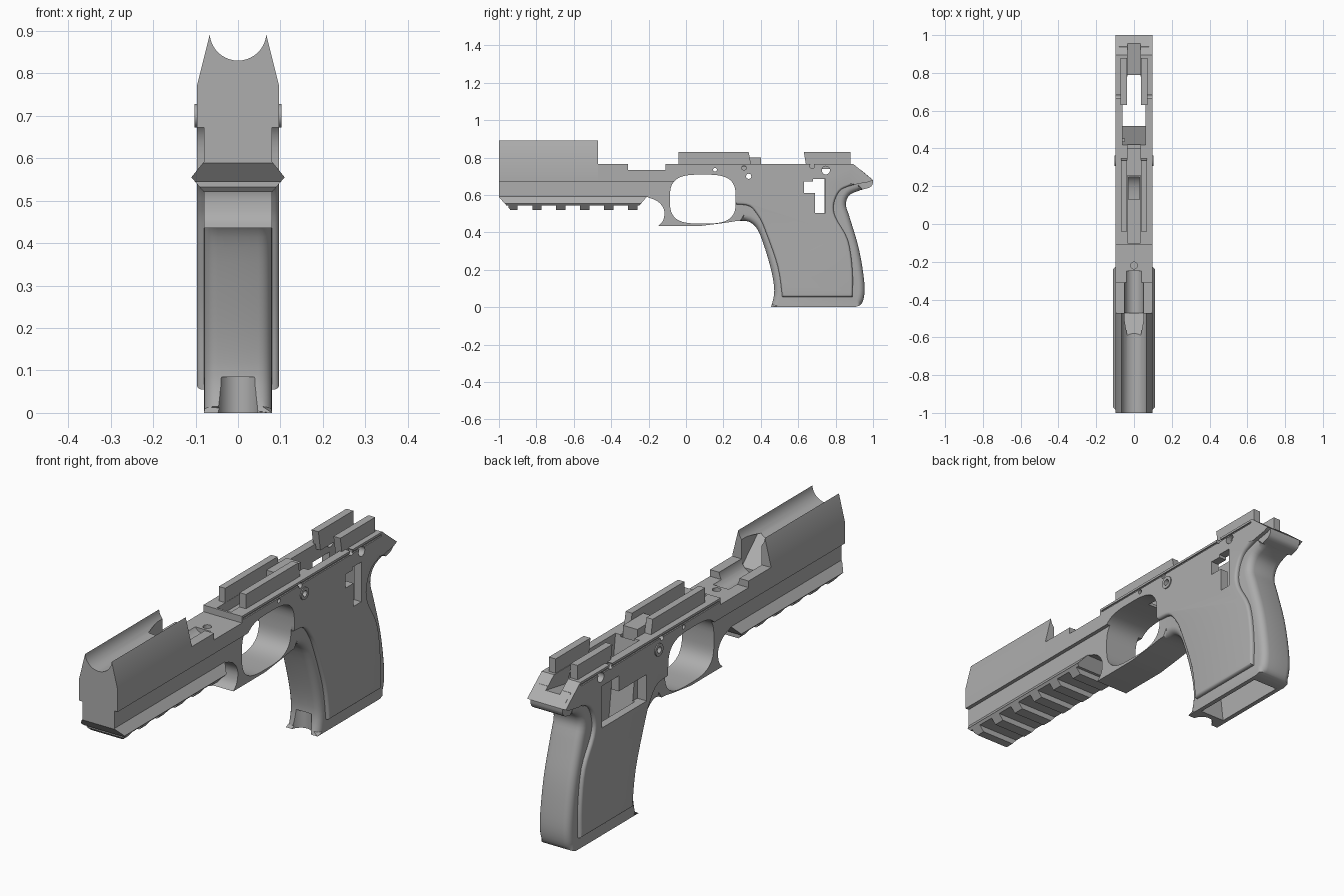
import bpy, bmesh, math
from mathutils import Vector

if "Cube" in bpy.data.objects:
    bpy.data.objects.remove(bpy.data.objects["Cube"])

grey = bpy.data.materials.new("plain_grey")
grey.use_nodes = True
grey.diffuse_color = (0.42, 0.42, 0.42, 1)
grey.node_tree.nodes["Principled BSDF"].inputs["Base Color"].default_value = (0.42, 0.42, 0.42, 1)


def smooth(pts, n=4):
    """Rounded path through the given points."""
    out = []
    for i in range(len(pts) - 1):
        a, b, c, d = (Vector(pts[min(max(j, 0), len(pts) - 1)]) for j in range(i - 1, i + 3))
        for k in range(n):
            t = k / n
            p = b + (c - a) * t / 2 + (a - 2.5 * b + 2 * c - d / 2) * t * t
            out.append(tuple(p + (1.5 * (b - c) + (d - a) / 2) * t ** 3))
    return out + [pts[-1]]


def oval(u, v, ru, rv, power=2, n=32):
    """Closed ellipse or rounded rectangle."""
    def f(c, r):
        return math.copysign(abs(c) ** (2 / power), c) * r
    return [(u + f(math.cos(2 * math.pi * i / n), ru), v + f(math.sin(2 * math.pi * i / n), rv))
            for i in range(n)]


def rect(u0, u1, v0, v1):
    return [(u0, v0), (u1, v0), (u1, v1), (u0, v1)]


def prism(name, pts, lo, hi, axis="X", round_rule=None, offset=0.01):
    """Extrude a flat profile along an axis, rounding rim edges chosen by a rule."""
    place = {"X": lambda p, w: (w, p[0], p[1]),
             "Y": lambda p, w: (p[0], w, p[1]),
             "Z": lambda p, w: (p[0], p[1], w)}[axis]
    bm = bmesh.new()
    a = [bm.verts.new(place(p, lo)) for p in pts]
    b = [bm.verts.new(place(p, hi)) for p in pts]
    caps = [bm.faces.new(a), bm.faces.new(b)]
    for i in range(len(pts)):
        j = (i + 1) % len(pts)
        bm.faces.new((a[i], a[j], b[j], b[i]))
    bmesh.ops.recalc_face_normals(bm, faces=bm.faces)
    if round_rule:
        rim = [e for f in caps for e in f.edges if all(round_rule(v.co) for v in e.verts)]
        bmesh.ops.bevel(bm, geom=rim, offset=offset, segments=5, profile=0.5,
                        affect="EDGES", clamp_overlap=False)
    mesh = bpy.data.meshes.new(name)
    bm.to_mesh(mesh)
    bm.free()
    ob = bpy.data.objects.new(name, mesh)
    bpy.context.collection.objects.link(ob)
    mesh.materials.append(grey)
    return ob


def carve(ob, cutters):
    bpy.context.view_layer.objects.active = ob
    for c in cutters:
        m = ob.modifiers.new("cut", "BOOLEAN")
        m.operation, m.solver, m.object = "DIFFERENCE", "EXACT", c
        bpy.ops.object.modifier_apply(modifier=m.name)


# Inner core: forward beam, finger guard and rounded grip
guard_front = smooth([(-0.21, 0.59), (-0.15, 0.565), (-0.117, 0.52), (-0.122, 0.465), (-0.148, 0.435)])
grip_front = smooth([(0.08, 0.435), (0.2, 0.45), (0.29, 0.462), (0.35, 0.45), (0.395, 0.39),
                     (0.45, 0.22), (0.472, 0.09), (0.455, 0)])
grip_back = smooth([(0.9, 0), (0.94, 0.02), (0.955, 0.09), (0.945, 0.2), (0.92, 0.33),
                    (0.875, 0.48), (0.855, 0.55), (0.875, 0.6), (0.93, 0.625), (0.985, 0.642), (1, 0.665)])
core = prism("grip_core", [(-1, 0.59)] + guard_front + grip_front + grip_back
             + [(1, 0.68), (0.94, 0.73), (-0.47, 0.73), (-0.47, 0.7), (-1, 0.7)],
             -0.08, 0.08, round_rule=lambda p: p.y > 0.28 and 0.01 < p.z < 0.63, offset=0.032)

# Wider outer body with the raised side panels
panel_front = smooth([(0.27, 0.55), (0.34, 0.54), (0.385, 0.49), (0.42, 0.42), (0.49, 0.22), (0.515, 0.055)])
panel_back = smooth([(0.89, 0.055), (0.89, 0.2), (0.865, 0.36), (0.8, 0.48), (0.79, 0.55),
                     (0.82, 0.62), (0.88, 0.65), (0.98, 0.67)])
body = prism("outer_body", [(-0.47, 0.672), (0.1, 0.672), (0.25, 0.6)] + panel_front + panel_back
             + [(1, 0.68), (0.895, 0.765), (-0.11, 0.765), (-0.11, 0.735), (-0.31, 0.735),
                (-0.31, 0.765), (-0.47, 0.765)],
             -0.097, 0.097, round_rule=lambda p: p.y > 0.26 and p.z < 0.66, offset=0.012)

# Forward block with a round trough along its top
trough = [(0.067 * math.cos(t), 0.897 - 0.067 * math.sin(t))
          for t in [math.pi * (0.03 + 0.94 * i / 20) for i in range(21)]]
block = prism("front_block", [(-0.097, 0.672), (0.097, 0.672), (0.097, 0.77), (0.067, 0.89)]
              + trough + [(-0.067, 0.89), (-0.097, 0.77)], -1, -0.47, "Y")

# Accessory rail under the front
rail = prism("lower_rail", [(-0.08, 0.52), (0.08, 0.52), (0.11, 0.555), (0.08, 0.592),
                            (-0.08, 0.592), (-0.11, 0.555)], -1, -0.21, "Y")
teeth = [-0.925 + 0.128 * i for i in range(6)]
gaps = [-1.1] + teeth + [-0.1]
rail_cutters = [prism("slot", rect(a + 0.025, b - 0.025, 0.5, 0.545), -0.2, 0.2)
                for a, b in zip(gaps, gaps[1:])]
rail_cutters += [prism("nose", [(-1.01, 0.6), (-1.01, 0.5), (-0.93, 0.51)], -0.2, 0.2),
                 prism("tail", [(-0.2, 0.6), (-0.21, 0.59), (-0.26, 0.53), (-0.2, 0.5)], -0.2, 0.2)]
carve(rail, rail_cutters)

# Bosses around the large pin
boss = prism("pin_boss", oval(0.335, 0.7, 0.028, 0.028), -0.102, 0.102)

# Shared openings
cutters = [
    prism("guard_hole", oval(0.09, 0.578, 0.176, 0.131, 3.2, 64), -0.2, 0.2),
    prism("grip_well", [(0.395, 0.95), (0.525, -0.05), (0.875, -0.05), (0.76, 0.95)], -0.06, 0.06),
    prism("top_channel", rect(-0.1, 0.42, 0.722, 0.9), -0.035, 0.035),
    prism("centre_slot", rect(0.13, 0.25, 0.64, 0.9), -0.028, 0.028),
    prism("rear_slot", [(0.74, 0.68), (0.97, 0.72), (0.97, 0.9), (0.74, 0.9)], -0.035, 0.035),
    prism("spring_trough", oval(0, 0.775, 0.052, 0.062), -0.48, -0.25, "Y"),
    prism("small_socket", oval(0, -0.22, 0.018, 0.018), 0.66, 0.9, "Z"),
    prism("toe_scoop", oval(0, 0.435, 0.05, 0.06), -0.02, 0.085, "Z"),
    prism("side_window", rect(0.42, 0.74, 0.5, 0.62), -0.2, -0.05),
    prism("side_window_step", rect(0.62, 0.74, 0.61, 0.69), -0.2, -0.05),
    prism("keyhole", [(0.69, 0.505), (0.745, 0.505), (0.745, 0.685), (0.68, 0.685),
                      (0.68, 0.672), (0.63, 0.672), (0.63, 0.61), (0.69, 0.61)], 0.05, 0.2),
]
for y, z, r in [(0.335, 0.7, 0.014), (0.748, 0.732, 0.022), (0.675, 0.755, 0.013),
                (0.31, 0.745, 0.012), (0.155, 0.735, 0.01)]:
    cutters.append(prism("pin_hole", oval(y, z, r, r, n=20), -0.2, 0.2))
for lo, hi in [(-0.2, -0.091), (0.091, 0.2)]:
    cutters.append(prism("edge_groove", rect(-0.1, 0.89, 0.747, 0.755), lo, hi))

ramp = prism("block_ramp", [(-0.59, 0.84), (-0.46, 0.72), (-0.46, 0.86)], -0.05, 0.05)
carve(core, cutters)
carve(body, cutters)
carve(boss, [c for c in cutters if c.name.startswith(("pin_hole", "top_channel", "grip_well"))])
carve(block, [ramp])

# Raised guide strips on top, mirrored left and right
parts = [core, body, block, rail, boss]
for side, s in (("left", 1), ("right", -1)):
    for name, pts, a, b in [
            ("front_guide", [(-0.04, 0.75), (-0.04, 0.83), (0.335, 0.83), (0.35, 0.75)], 0.036, 0.068),
            ("rear_guide", [(0.645, 0.74), (0.63, 0.83), (0.88, 0.83), (0.88, 0.74)], 0.038, 0.072)]:
        parts.append(prism(f"{name}_{side}", pts, min(s * a, s * b), max(s * a, s * b)))
parts.append(prism("cross_bridge", rect(0.255, 0.4, 0.715, 0.8), -0.036, 0.036))

for c in cutters + rail_cutters + [ramp]:
    bpy.data.objects.remove(c)
for ob in parts:
    bpy.ops.object.select_all(action="DESELECT")
    ob.select_set(True)
    bpy.context.view_layer.objects.active = ob
    bpy.ops.object.shade_smooth_by_angle(angle=math.radians(30))
